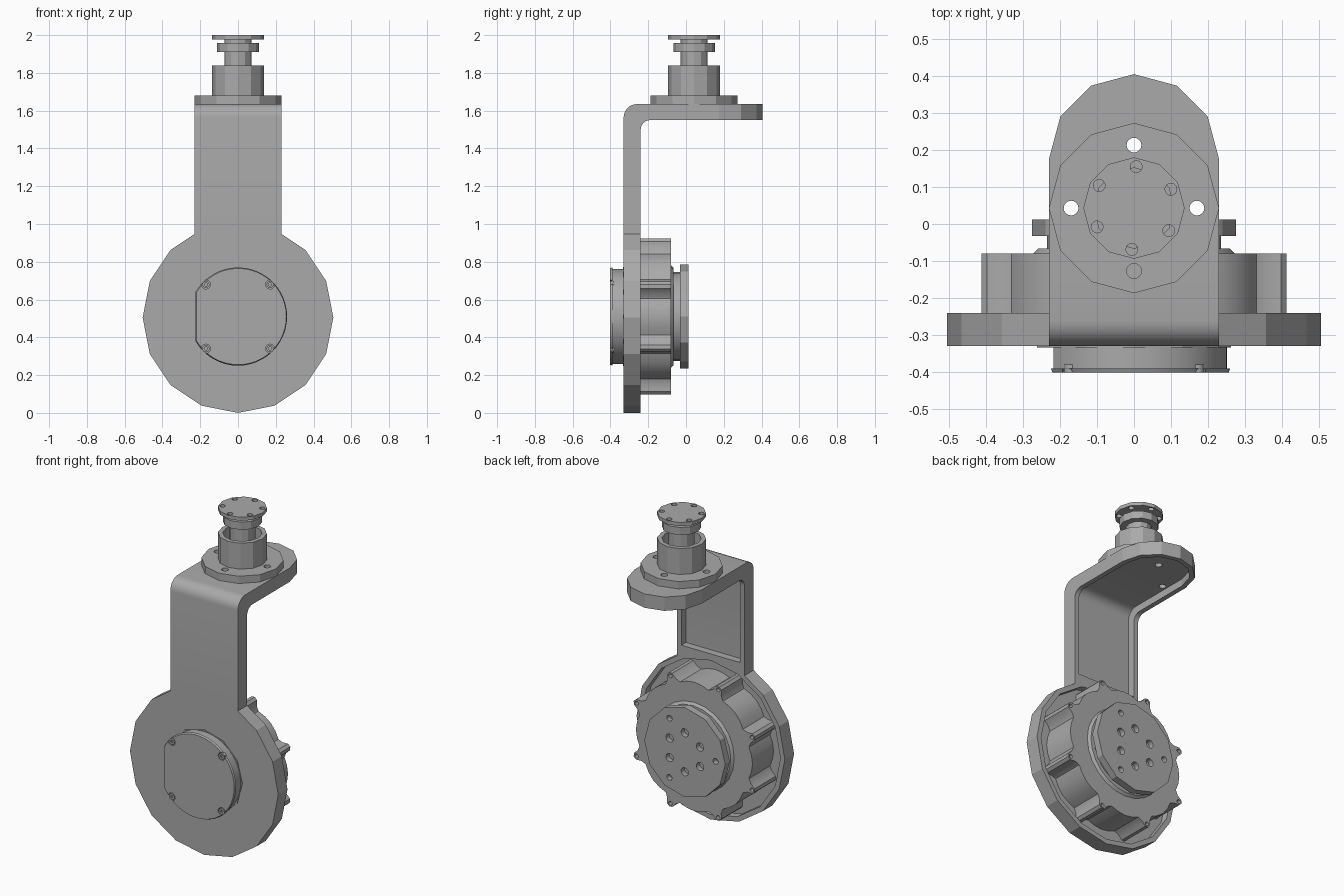
import bpy, bmesh
from math import cos, sin, pi, radians

cube = bpy.data.objects.get("Cube")
if cube:
    bpy.data.objects.remove(cube, do_unlink=True)

metal = bpy.data.materials.new("plain grey metal")
metal.use_nodes = True
GREY = (0.4, 0.4, 0.4, 1)
metal.diffuse_color = GREY
metal.node_tree.nodes["Principled BSDF"].inputs["Base Color"].default_value = GREY

MOTOR_Z = 0.51     # motor axis height
POST_Y = 0.043     # upright post axis


def ngon(n, r, cu=0, cv=0, start=0, span=360, close=True):
    """Points round a circle, or along an arc when close is False."""
    steps = n if close else n - 1
    return [(cu + r * cos(radians(start + span * i / steps)),
             cv + r * sin(radians(start + span * i / steps))) for i in range(n)]


def prism(name, pts, axis, a, b, smooth=False, top=1):
    """Extrude a 2D outline along an axis; top scales the far end for a chamfer."""
    place = {"x": lambda u, v, w: (w, u, v),
             "y": lambda u, v, w: (u, w, v),
             "z": lambda u, v, w: (u, v, w)}[axis]
    mu = sum(p[0] for p in pts) / len(pts)
    mv = sum(p[1] for p in pts) / len(pts)
    bm = bmesh.new()
    low = [bm.verts.new(place(u, v, a)) for u, v in pts]
    high = [bm.verts.new(place(mu + (u - mu) * top, mv + (v - mv) * top, b)) for u, v in pts]
    bm.faces.new(low)
    bm.faces.new(high)
    for i in range(len(pts)):
        j = (i + 1) % len(pts)
        bm.faces.new((low[i], low[j], high[j], high[i]))
    bmesh.ops.recalc_face_normals(bm, faces=bm.faces)
    mesh = bpy.data.meshes.new(name)
    bm.to_mesh(mesh)
    bm.free()
    mesh.materials.append(metal)
    ob = bpy.data.objects.new(name, mesh)
    bpy.context.collection.objects.link(ob)
    if smooth:
        shade(ob)
    return ob


def select(ob):
    bpy.ops.object.select_all(action="DESELECT")
    ob.select_set(True)
    bpy.context.view_layer.objects.active = ob


def shade(ob):
    select(ob)
    bpy.ops.object.shade_smooth_by_angle(angle=radians(28))


def cut(ob, *cutters):
    """Subtract each cutter and discard it."""
    for c in cutters:
        c.hide_render = True
        select(ob)
        mod = ob.modifiers.new("cut", "BOOLEAN")
        mod.operation = "DIFFERENCE"
        mod.solver = "EXACT"
        mod.object = c
        bpy.ops.object.modifier_apply(modifier=mod.name)
        bpy.data.objects.remove(c, do_unlink=True)


def drill(ob, centres, r, axis, a, b):
    cut(ob, *[prism("drill", ngon(16, r, u, v), axis, a, b) for u, v in centres])


# Bracket: bent strap with a recessed inner side
FRONT, BACK, UNDER, TOP = -0.33, -0.24, 1.55, 1.635
FLOOR_Y, FLOOR_Z = -0.285, 1.595
END_Y, HALF = 0.175, 0.23


def disc_recess():
    return prism("recess", ngon(16, 0.475, 0, MOTOR_Z - 0.005, 22.5), "y", FLOOR_Y, 0)


profile = [(FRONT, 0.94)]
profile += ngon(7, 0.07, FRONT + 0.07, TOP - 0.07, 180, -90, False)
profile += [(END_Y, TOP), (END_Y, UNDER)]
profile += ngon(7, 0.05, BACK + 0.05, UNDER - 0.05, 90, 90, False)
profile += [(BACK, 0.94)]
strap = prism("bracket_strap", profile, "x", -HALF, HALF)
hollow = [(FLOOR_Y, 1.02)]
hollow += ngon(7, 0.06, FLOOR_Y + 0.06, FLOOR_Z - 0.06, 180, -90, False)
hollow += [(0.3, FLOOR_Z), (0.3, 1.02)]
cut(strap, prism("recess", hollow, "x", -0.2, 0.2), disc_recess())
side_holes = [(-0.17, POST_Y), (0.17, POST_Y)]
drill(strap, side_holes, 0.02, "z", 1.5, 1.7)
shade(strap)

# Rounded end of the shelf
end = prism("bracket_shelf_end", ngon(7, HALF, 0, END_Y, 0, 180, False), "z", UNDER, TOP)
hollow = [(0.2, 0.1)] + ngon(7, 0.2, 0, END_Y, 0, 180, False) + [(-0.2, 0.1)]
cut(end, prism("recess", hollow, "z", 1.4, FLOOR_Z))
drill(end, [(0, POST_Y + 0.17)], 0.02, "z", 1.5, 1.7)

# Round mounting plate with a raised rim
plate = prism("mounting_plate", ngon(16, 0.505, 0, 0.505, 22.5), "y", FRONT, BACK)
cut(plate, disc_recess())

# Motor housing with eight screw lugs
outline = []
for k in range(8):
    mid = 22.5 + 45 * k
    for da, r in ((-15, 0.393), (-8, 0.385), (-4.5, 0.405), (-2.5, 0.438), (0, 0.446),
                  (2.5, 0.438), (4.5, 0.405), (8, 0.385), (15, 0.393), (22.5, 0.397)):
        outline.append((r * cos(radians(mid + da)), MOTOR_Z + r * sin(radians(mid + da))))
housing = prism("motor_housing", outline, "y", FLOOR_Y - 0.005, -0.08)
drill(housing, ngon(8, 0.425, 0, MOTOR_Z, 22.5), 0.012, "y", -0.11, 0)
shade(housing)

# Output side: bevelled collar, neck and drilled hub
prism("housing_collar", ngon(24, 0.275, 0, MOTOR_Z), "y", -0.082, -0.066, True, 0.94)
prism("hub_neck", ngon(24, 0.235, 0, MOTOR_Z), "y", -0.07, -0.03, True)
hub = prism("output_hub", ngon(12, 0.276, 0, MOTOR_Z), "y", -0.032, 0.012)
drill(hub, ngon(6, 0.12, 0, MOTOR_Z, 30), 0.025, "y", -0.02, 0.1)
drill(hub, ngon(3, 0.21, 0, MOTOR_Z, 60), 0.018, "y", -0.02, 0.1)

# Front cap, flattened on one side, with four corner screws
CAP_Z = 0.51


def cap_outline(r, flat):
    return [(max(u, -flat), v) for u, v in ngon(48, r, 0, CAP_Z)
            if u > -flat or abs(abs(v - CAP_Z) - (r * r - flat * flat) ** 0.5) < 0.02]


prism("cap_seat", ngon(12, 0.262, 0, CAP_Z), "y", -0.334, -0.32)
prism("cap_body", cap_outline(0.252, 0.222), "y", -0.39, -0.32, True)
lid = prism("cap_lid", cap_outline(0.26, 0.23), "y", -0.39, -0.402, True, 0.98)
corners = [(x, CAP_Z + z) for x in (-0.17, 0.17) for z in (-0.17, 0.17)]
drill(lid, corners, 0.024, "y", -0.5, -0.392)
for i, (x, z) in enumerate(corners):
    screw = prism(f"cap_screw_{i + 1}", ngon(16, 0.019, x, z), "y", -0.402, -0.38, True)
    cut(screw, prism("socket", ngon(6, 0.009, x, z), "y", -0.5, -0.394))

# Post: flange, cup, shaft, collar and drilled top disc
flange = prism("post_flange", ngon(12, 0.23, 0, POST_Y), "z", TOP, 1.68)
drill(flange, ngon(4, 0.17, 0, POST_Y), 0.02, "z", TOP + 0.004, 1.8)
drill(flange, side_holes + [(0, POST_Y + 0.17)], 0.02, "z", 1.6, 1.8)
cup = prism("post_cup", ngon(12, 0.137, 0, POST_Y), "z", 1.679, 1.84)
cut(cup, prism("bore", ngon(12, 0.11, 0, POST_Y), "z", 1.7, 2))
prism("post_shaft", ngon(12, 0.072, 0, POST_Y), "z", 1.69, 1.985)
prism("post_collar", ngon(12, 0.11, 0, POST_Y), "z", 1.91, 1.957)
disc = prism("post_top_disc", ngon(12, 0.137, 0, POST_Y), "z", 1.978, 2)
drill(disc, ngon(6, 0.112, 0, POST_Y, 27), 0.016, "z", 1.9, 2.1)
